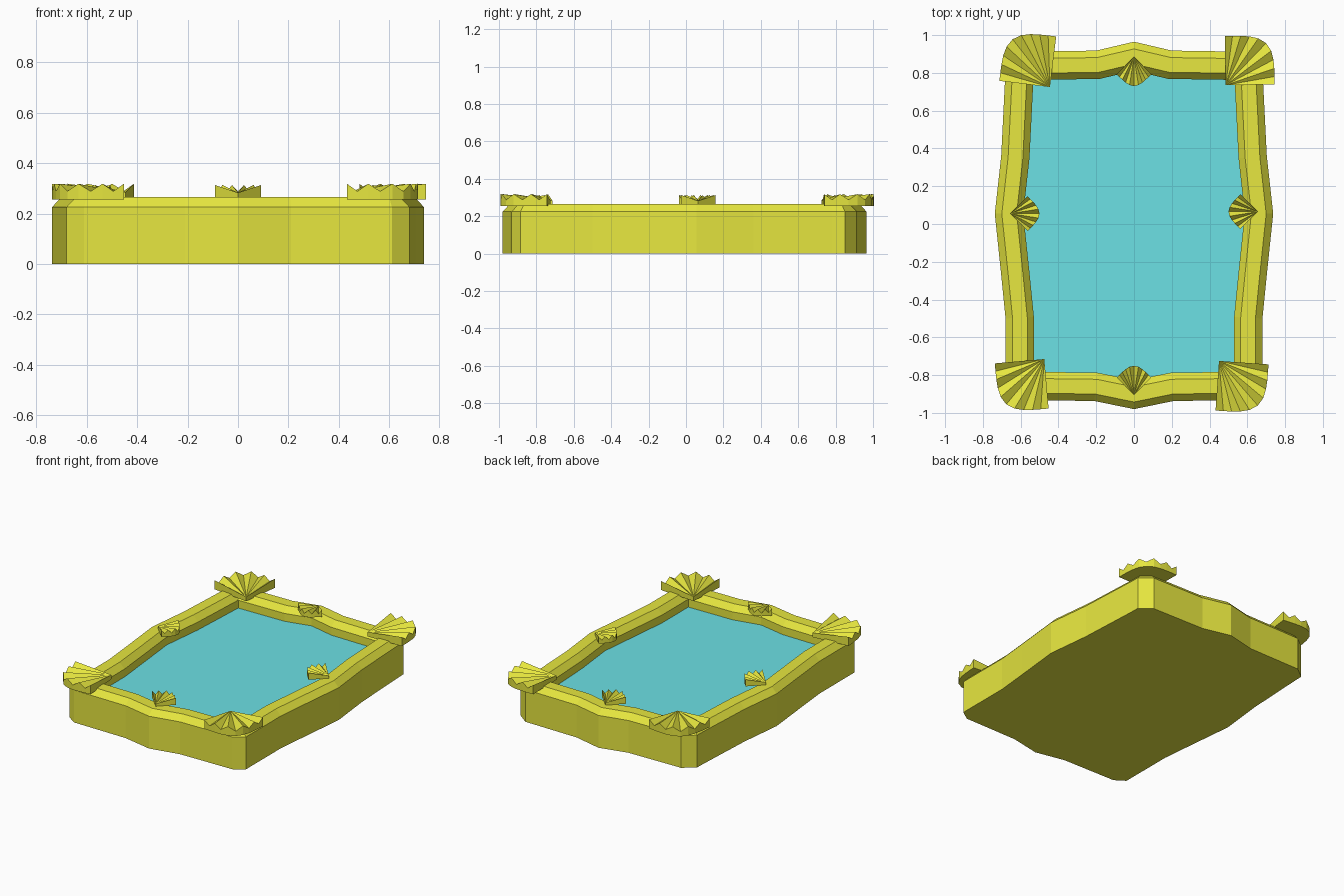
import bpy, bmesh
from math import cos, sin, radians
from mathutils import Vector

if "Cube" in bpy.data.objects:
    bpy.data.objects.remove(bpy.data.objects["Cube"])


def material(name, col):
    m = bpy.data.materials.new(name)
    m.diffuse_color = (*col, 1)
    m.use_nodes = True
    m.node_tree.nodes["Principled BSDF"].inputs["Base Color"].default_value = m.diffuse_color
    return m


GOLD = material("gold", (0.8, 0.8, 0.05))
GLASS = material("glass", (0.15, 0.75, 0.78))


def finish(bm, name, mat):
    bmesh.ops.remove_doubles(bm, verts=bm.verts, dist=1e-5)
    bmesh.ops.recalc_face_normals(bm, faces=bm.faces)
    me = bpy.data.meshes.new(name)
    bm.to_mesh(me)
    bm.free()
    me.materials.append(mat)
    ob = bpy.data.objects.new(name, me)
    bpy.context.collection.objects.link(ob)
    return ob


# right half of the wavy frame outline, bottom to top, then mirrored
HALF = [(0, -.98), (.21, -.937), (.61, -.932), (.68, -.885), (.68, -.5),
        (.703, -.27), (.737, .055), (.703, .36), (.682, .78), (.68, .85),
        (.60, .912), (.2, .918), (0, .965)]
OUT = [Vector(p) for p in HALF + [(-x, y) for x, y in HALF[-2:0:-1]]]
CORNERS = [(2, 3), (10, 9), (14, 15), (22, 21)]   # (end-side, long-side) chamfer points


def inset(d):
    """Mitred inward offset; deep insets close the chamfer to a sharp corner."""
    res, n = [], len(OUT)
    for i, p in enumerate(OUT):
        a = (p - OUT[i - 1]).normalized()
        b = (OUT[(i + 1) % n] - p).normalized()
        na, nb = Vector((-a.y, a.x)), Vector((-b.y, b.x))
        res.append(p + (na + nb) * d / (1 + na.dot(nb)))
    if d > .1:
        for e, s in CORNERS:
            c = Vector((res[s].x, res[e].y))
            res[e], res[s] = c, c.copy()
    return res


def loft(name, profile, mat):
    bm = bmesh.new()
    rings = [[bm.verts.new((p.x, p.y, z)) for p in inset(d)] for d, z in profile]
    for r, q in zip(rings, rings[1:]):
        for i in range(len(r)):
            j = (i + 1) % len(r)
            bm.faces.new((r[i], r[j], q[j], q[i]))
    bm.faces.new(rings[0])
    bm.faces.new(rings[-1])
    return finish(bm, name, mat)


# frame with bevelled rim and recessed mirror panel
loft("frame", [(0, 0), (0, .225), (.037, .265), (.115, .265), (.15, .225), (.15, .16)], GOLD)
loft("mirror_panel", [(.15, .16), (.15, .17)], GLASS)


def shell(name, apex, angle, r, z0, za, zlow, zhigh, pleats=5):
    """Pleated quarter fan spreading from its apex around a bisector angle."""
    bm = bmesh.new()
    n = pleats * 2
    low, top = [], []
    for i in range(n + 1):
        t = radians(90 * i / n)
        k = r / (cos(t) ** 4 + sin(t) ** 4) ** .25
        w = t + radians(angle - 45)
        x, y = apex[0] + k * cos(w), apex[1] + k * sin(w)
        low.append(bm.verts.new((x, y, z0)))
        top.append(bm.verts.new((x, y, zlow if i % 2 else zhigh)))
    a0, a1 = bm.verts.new((*apex, z0)), bm.verts.new((*apex, za))
    for i in range(n):
        bm.faces.new((a1, top[i], top[i + 1]))
        bm.faces.new((low[i], low[i + 1], top[i + 1], top[i]))
    bm.faces.new([a0] + low)
    bm.faces.new((a0, low[0], top[0], a1))
    bm.faces.new((a0, a1, top[-1], low[-1]))
    return finish(bm, name, GOLD)


# corner shells, each turned slightly
for name, apex, ang, r in [("back_left", (-.445, .725), 128, .27),
                           ("back_right", (.485, .735), 46, .26),
                           ("front_left", (-.475, -.715), 230, .263),
                           ("front_right", (.45, -.725), -49, .263)]:
    shell("corner_shell_" + name, apex, ang, r, .255, .285, .288, .318)

# small shells in the middle of each side, opening inward
for name, apex, ang in [("back", (0, .885), -90), ("front", (0, -.905), 90),
                        ("left", (-.655, .055), 0), ("right", (.655, .065), 180)]:
    shell("side_shell_" + name, apex, ang, .13, .265, .282, .287, .313)
